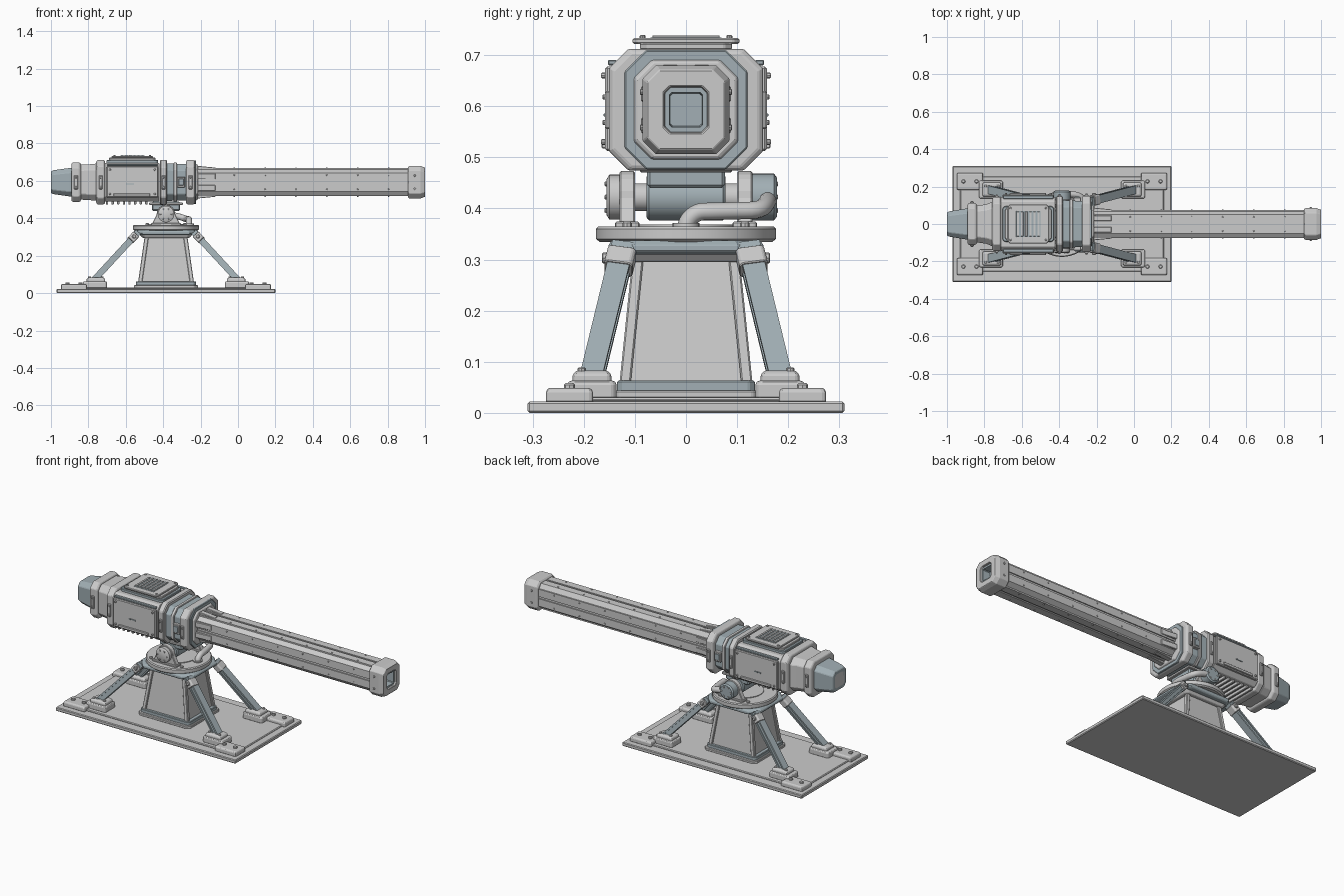
import bpy, bmesh, math
from mathutils import Vector

AX, MX = 0.593, -0.385          # gun axis height, mount centre x
slate = bpy.data.materials.new("slate")
slate.diffuse_color = (0.36, 0.43, 0.46, 1)


def skin(name, rings, bevel=0.0, mat=None, smooth=False):
    """Join equal-length point rings into a capped solid."""
    bm = bmesh.new()
    vs = [[bm.verts.new(p) for p in r] for r in rings]
    n = len(vs[0])
    for a, b in zip(vs, vs[1:]):
        for i in range(n):
            bm.faces.new((a[i], a[(i + 1) % n], b[(i + 1) % n], b[i]))
    bm.faces.new(vs[0])
    bm.faces.new(vs[-1])
    bmesh.ops.recalc_face_normals(bm, faces=bm.faces)
    me = bpy.data.meshes.new(name)
    bm.to_mesh(me)
    bm.free()
    ob = bpy.data.objects.new(name, me)
    bpy.context.collection.objects.link(ob)
    if mat:
        me.materials.append(mat)
    if bevel:
        m = ob.modifiers.new("bevel", 'BEVEL')
        m.width, m.segments, m.limit_method = bevel, 1, 'ANGLE'
    if smooth:
        bpy.context.view_layer.objects.active = ob
        ob.select_set(True)
        bpy.ops.object.shade_smooth_by_angle(angle=math.radians(35))
        ob.select_set(False)
    return ob


def octa(a, b, c):
    """Chamfered rectangle outline with half sizes a, b."""
    return [(a, -b + c), (a, b - c), (a - c, b), (-a + c, b),
            (-a, b - c), (-a, -b + c), (-a + c, -b), (a - c, -b)]


def gun(name, secs, bevel=0.003, mat=None):
    """Loft of chamfered sections (x, half y, half z, chamfer) on the gun axis."""
    return skin(name, [[(x, y, AX + z) for y, z in octa(a, b, c)] for x, a, b, c in secs], bevel, mat)


def slab(name, cx, cy, secs, bevel=0.003, mat=None):
    """Stack of chamfered outlines (z, half x, half y, chamfer)."""
    return skin(name, [[(cx + x, cy + y, z) for x, y in octa(a, b, c)] for z, a, b, c in secs], bevel, mat)


def box(name, x0, x1, y0, y1, z0, z1, bevel=0.002, mat=None):
    q = [(x0, y0), (x1, y0), (x1, y1), (x0, y1)]
    return skin(name, [[(x, y, z) for x, y in q] for z in (z0, z1)], bevel, mat)


def cyl(name, p, axis, secs, n=32, mat=None, bevel=0.0):
    """Turned part along x, y or z: secs are (offset, radius)."""
    k = "xyz".index(axis)
    rings = []
    for t, r in secs:
        ring = []
        for i in range(n):
            a = 2 * math.pi * i / n
            v = [0, 0, 0]
            v[k], v[(k + 1) % 3], v[(k + 2) % 3] = t, r * math.cos(a), r * math.sin(a)
            ring.append(Vector(p) + Vector(v))
        rings.append(ring)
    return skin(name, rings, bevel, mat, smooth=n > 8)


def bolt(p, axis, r=0.007, h=0.006):
    s = 1 if h > 0 else -1
    cyl("bolt", p, axis, [(-0.003 * s, r), (h * 0.7, r), (h, r * 0.7)], 8)


# --- base plate with raised deck
box("base_plate", -0.97, 0.2, -0.31, 0.31, 0, 0.022, 0.004)
box("base_deck", -0.93, 0.16, -0.255, 0.255, 0.02, 0.03, 0.004)

# --- pedestal
slab("pedestal_plinth", MX, 0, [(0.028, 0.17, 0.15, 0.02), (0.044, 0.17, 0.15, 0.02)])
slab("pedestal_foot", MX, 0, [(0.04, 0.16, 0.135, 0.012), (0.063, 0.16, 0.135, 0.012)], mat=slate)
slab("pedestal_core", MX, 0, [(0.055, 0.140, 0.120, 0.01), (0.315, 0.105, 0.095, 0.01)])
slab("pedestal_collar", MX, 0, [(0.295, 0.125, 0.115, 0.015), (0.312, 0.14, 0.125, 0.015)])
slab("pedestal_top", MX, 0, [(0.310, 0.16, 0.145, 0.05), (0.316, 0.175, 0.152, 0.05),
                             (0.328, 0.175, 0.152, 0.05), (0.337, 0.165, 0.145, 0.05)], 0.002, slate)
cyl("turntable", (MX, 0, 0), 'z', [(0.334, 0.168), (0.340, 0.176), (0.360, 0.176), (0.365, 0.171)], 48)
cyl("turntable_hub", (MX, 0, 0), 'z', [(0.36, 0.10), (0.369, 0.10)], 40)

# --- corner posts, struts, feet and anchor pads
H = [(-.022, -.017), (.022, -.017), (.022, -.008), (.016, -.008), (.016, .008), (.022, .008),
     (.022, .017), (-.022, .017), (-.022, .008), (-.016, .008), (-.016, -.008), (-.022, -.008)]
for sx in (-1, 1):
    for sy in (-1, 1):
        slab_pts = [[(MX + sx * (a + dx), sy * (b + dy), z) for dx, dy in
                     ((0, 0), (-.022, 0), (-.022, -.022), (0, -.022))]
                    for a, b, z in ((.149, .130, .06), (.113, .104, .312))]
        skin("pedestal_post", slab_pts, 0.003)
        p = Vector((MX + sx * 0.385, sy * 0.184, 0.07))
        q = Vector((MX + sx * 0.150, sy * 0.122, 0.325))
        d = (q - p).normalized()
        u = (Vector((0, 1, 0)) - d * d.y).normalized()
        v = d.cross(u)
        skin("strut", [[e + u * a + v * b for a, b in H] for e in (p, q)], 0, slate)
        m = p.lerp(q, 0.90)
        skin("strut_bracket", [[m + d * t + u * a + v * b for a, b in octa(0.028, 0.021, 0.006)]
                               for t in (-0.025, 0.018)], 0.002)
        bolt(m + u * sy * 0.028, 'y', 0.011, sy * 0.009)
        fx, fy = MX + sx * 0.375, sy * 0.184
        slab("strut_shoe", fx, fy, [(0.06, .050, .038, .006), (0.075, .050, .038, .006), (0.083, .04, .03, .006)])
        slab("strut_pad", fx + sx * 0.005, fy, [(0.028, .065, .048, .008), (0.058, .065, .048, .008), (0.063, .06, .043, .008)])
        ax, ay = MX + sx * 0.492, sy * 0.228
        slab("anchor_pad", ax, ay, [(0.02, .070, .046, .005), (0.043, .070, .046, .005), (0.049, .064, .040, .005)])
        for k in (-1, 1):
            bolt((ax + k * 0.035, ay, 0.048), 'z', 0.011, 0.010)
            bolt((fx + k * 0.034, fy + sy * 0.02, 0.081), 'z', 0.008, 0.008)
        bolt((MX + sx * 0.10, sy * 0.115, 0.364), 'z', 0.009, 0.010)

# --- trunnion yoke, drum and motor
arc = [(0.05 * math.cos(t), 0.42 + 0.053 * math.sin(t)) for t in [math.pi * i / 12 for i in range(13)]]
for sy in (-1, 1):
    prof = [(-0.072, 0.363), (0.072, 0.363), (0.072, 0.376)] + arc + [(-0.072, 0.376)]
    skin("yoke_bracket", [[(MX + x, sy * y, z) for x, z in prof] for y in (0.1, 0.13)], 0.003)
    slab("yoke_foot", MX, sy * 0.115, [(0.362, .08, .024, .004), (0.374, .08, .024, .004)])
cyl("trunnion_shaft", (MX, 0, 0.422), 'y', [(-0.14, 0.027), (0.14, 0.027)])
cyl("elevation_drum", (MX, 0, 0.422), 'y', [(-0.077, .04), (-0.072, .046), (0.072, .046), (0.077, .04)], mat=slate)
cyl("trunnion_cap", (MX, 0, 0.422), 'y', [(-0.156, .034), (-0.15, .044), (-0.128, .044)])
cyl("trunnion_motor", (MX, 0, 0.422), 'y', [(0.128, .046), (0.172, .046), (0.178, .038)], mat=slate)
for i in range(6):
    a = i * math.pi / 3
    for y, h in ((-0.153, -0.006), (0.174, 0.006)):
        bolt((MX + 0.03 * math.cos(a), y, 0.422 + 0.03 * math.sin(a)), 'y', 0.005, h)
box("gun_saddle", MX - 0.075, MX + 0.075, -0.076, 0.076, 0.44, 0.49, 0.006, slate)
box("saddle_plate", MX - 0.09, MX + 0.09, -0.09, 0.09, 0.47, 0.485, 0.003)

# --- cable pipe
cu = bpy.data.curves.new("cable_pipe", 'CURVE')
cu.dimensions, cu.bevel_depth, cu.bevel_resolution, cu.resolution_u = '3D', 0.017, 4, 8
sp = cu.splines.new('BEZIER')
pts = [((-.262, 0, .362), (0, 0, .015)), ((-.262, .035, .394), (0, .018, 0)),
       ((-.275, .125, .396), (-.005, .03, 0)), ((-.345, .160, .415), (-.035, .003, .004)), ((-.40, .160, .42), (-.02, 0, 0))]
sp.bezier_points.add(len(pts) - 1)
for b, (c, h) in zip(sp.bezier_points, pts):
    b.co, b.handle_left, b.handle_right = c, Vector(c) - Vector(h), Vector(c) + Vector(h)
bpy.context.collection.objects.link(bpy.data.objects.new("cable_pipe", cu))
cyl("pipe_flange", (-.262, 0, 0), 'z', [(0.362, 0.026), (0.371, 0.026)], 24)

# --- gun housing, back to front
gun("rear_cap", [(-1, .062, .058, .02), (-.985, .068, .064, .022), (-.90, .082, .076, .025), (-.88, .082, .076, .025)], mat=slate)
gun("rear_cap_plate", [(-1.0, .045, .042, .012), (-.99, .045, .042, .012)], 0.002)
gun("rear_flange", [(-.89, .105, .10, .03), (-.882, .112, .106, .03), (-.85, .112, .106, .03), (-.84, .105, .10, .03)])
gun("rear_section", [(-.845, .098, .093, .03), (-.79, .105, .096, .03), (-.75, .122, .10, .035)])
gun("rear_main_flange", [(-.758, .135, .112, .035), (-.75, .145, .119, .035), (-.718, .145, .119, .035), (-.71, .138, .112, .035)])
gun("main_body", [(-.715, .145, .103, .025), (-.42, .145, .103, .025)])
gun("front_main_flange", [(-.417, .148, .119, .038), (-.38, .148, .119, .038)], 0.005)
gun("front_section", [(-.385, .128, .100, .035), (-.27, .122, .097, .035)], mat=slate)
gun("front_section_band", [(-.345, .132, .104, .036), (-.325, .132, .104, .036)])
gun("front_flange", [(-.278, .142, .112, .036), (-.27, .151, .119, .038), (-.238, .151, .119, .038), (-.23, .142, .112, .036)])
gun("front_collar", [(-.24, .120, .117, .042), (-.224, .120, .117, .042)], mat=slate)
gun("barrel_socket", [(-.23, .105, .10, .036), (-.215, .098, .093, .034)])

# --- top vent
VX = -0.565
slab("vent_base", VX, 0, [(0.69, .138, .095, .012), (0.712, .138, .095, .012)], mat=slate)
slab("vent_frame", VX, 0, [(0.71, .125, .09, .015), (0.724, .125, .09, .015)])
slab("vent_lid", VX, 0, [(0.722, .11, .105, .012), (0.733, .11, .105, .012)])
box("vent_grille", VX - .065, VX + .065, -.07, .07, 0.73, 0.7345, 0.001, slate)
for i in range(6):
    x = VX - .055 + i * .022
    box("vent_slat", x - .006, x + .006, -.066, .066, 0.733, 0.738, 0.001)
for sx in (-1, 1):
    for sy in (-1, 1):
        bolt((VX + sx * .095, sy * .085, 0.733), 'z', 0.006, 0.006)

# --- belly cooling ribs
for i in range(8):
    x = -0.70 + i * 0.030
    box("belly_rib", x - .006, x + .006, -.11, .11, 0.474, 0.50)

# --- side panels and fittings
for s in (-1, 1):
    def side(name, x0, x1, y0, y1, z0, z1, b=0.002, mat=None):
        box(name, x0, x1, *sorted((s * y0, s * y1)), z0, z1, b, mat)
    side("side_panel", -.703, -.427, .14, .158, .512, .678, 0.004)
    side("side_rail", -.665, -.47, .15, .165, .517, .533)
    side("side_slot", -.60, -.555, .15, .161, .580, .586, 0.001, slate)
    side("side_top_rail", -.70, -.43, .135, .153, .68, .690, 0.002, slate)
    for x in (-.685, -.445):
        for z in (.53, .66):
            bolt((x, s * .158, z), 'y', 0.006, s * .008)
    side("latch_box", -.325, -.283, .115, .142, .565, .622, 0.003)
    side("latch_plate", -.318, -.29, .14, .146, .575, .612, 0.002, slate)
    for x, y in ((-.866, .112), (-.734, .145), (-.398, .148), (-.254, .151)):
        side("flange_lug", x - .010, x + .010, y - .01, y + .007, .555, .63, 0.003)
        for z in (.568, .618):
            bolt((x, s * (y + .007), z), 'y', 0.005, s * .005)

# --- barrel: grooved plates on four sides, recessed corners
quarter = [(.075, -.05), (.075, -.006), (.069, -.006), (.069, .006), (.075, .006), (.075, .05), (.067, .05), (.05, .067)]
ring = []
for k in range(4):
    c, s = ((1, 0), (0, 1), (-1, 0), (0, -1))[k]
    ring += [(c * a - s * b, s * a + c * b) for a, b in quarter[:-1]]
skin("barrel", [[(x, y, AX + z) for y, z in ring] for x in (-.23, .925)])
for sy in (-1, 1):
    for sz in (-1, 1):
        # Tapered root braces and rail screws
        tri = [(-.225, .066), (-.12, .066), (-.12, .078), (-.225, .088)]
        skin("root_brace_side", [[(x, sy * h, AX + sz * w) for x, h in tri] for w in (.016, .046)], 0.002)
        skin("root_brace_top", [[(x, sy * w, AX + sz * h) for x, h in tri] for w in (.016, .046)], 0.002)
        for i in range(6):
            bolt((-.02 + i * .165, sy * .075, AX + sz * .038), 'y', 0.004, sy * .003)
            bolt((-.02 + i * .165, sy * .038, AX + sz * .075), 'z', 0.004, sz * .003)

# --- muzzle with stepped square bore
gun("muzzle", [(.908, .078, .078, .024), (.916, .085, .087, .026), (.975, .085, .087, .026), (1, .076, .078, .024),
               (1, .043, .046, .012), (.985, .040, .043, .011), (.93, .038, .04, .010)], 0.002)
bore = [(.94, .043, .046, .012), (.99, .043, .046, .012), (.99, .032, .034, .004), (.945, .030, .032, .004)]
gun("bore_liner", bore, 0, slate)
for sy in (-1, 1):
    for sz in (-1, 1):
        bolt((.997, sy * .050, AX + sz * .051), 'x', 0.005, 0.003)
        bolt((.945, sy * .085, AX + sz * .035), 'y', 0.006, sy * .005)
